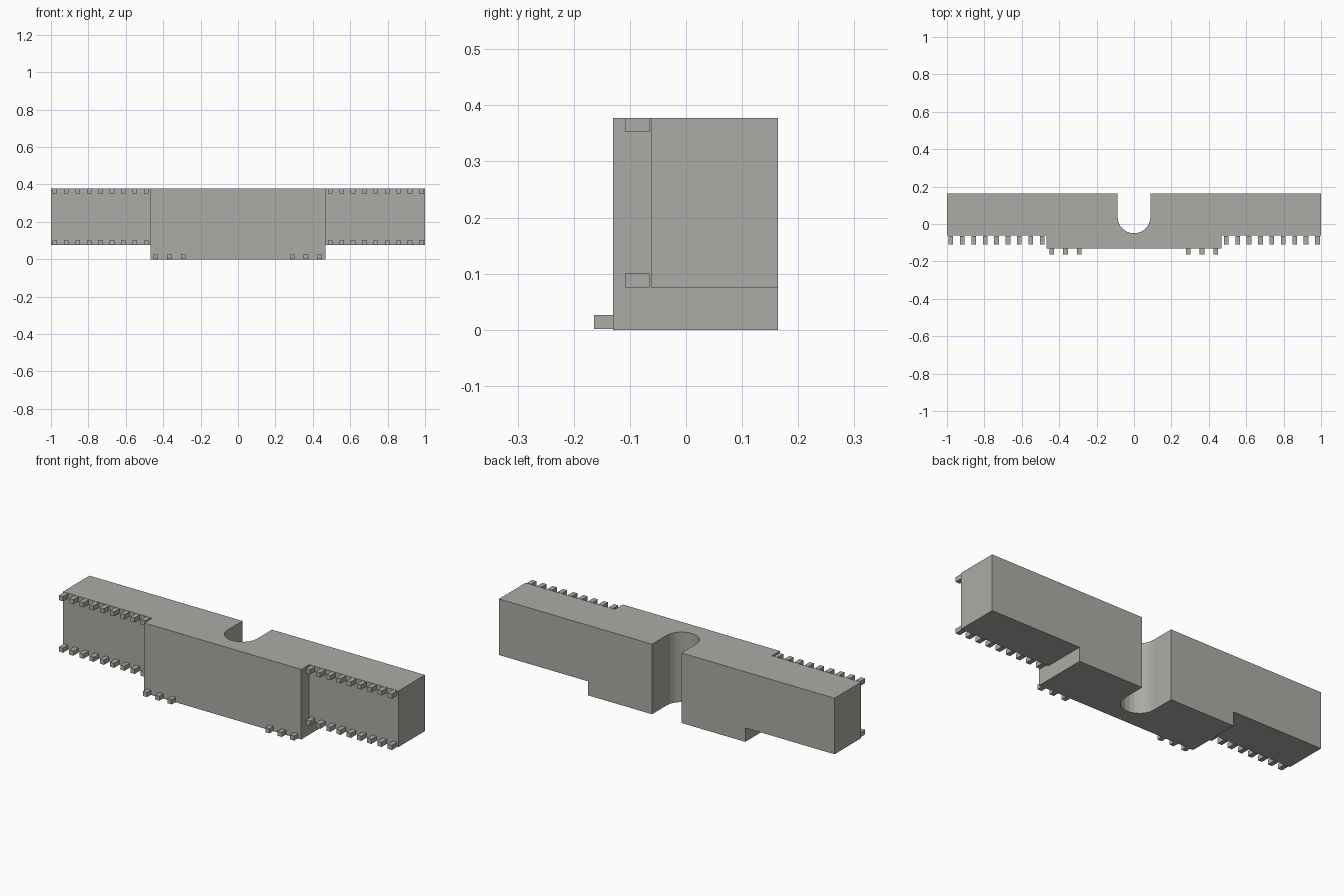
import bpy, bmesh, math

if "Cube" in bpy.data.objects:
    bpy.data.objects.remove(bpy.data.objects["Cube"])

FRONT, WING_FRONT, BACK = -0.130, -0.0625, 0.164
UNDER, TOP = 0.0755, 0.3775
LEFT, RIGHT = -0.468, 0.468
SLOT_X, SLOT_Y, SLOT_R = 0.0, 0.038, 0.088

# Warm mid grey shared by every part
grey = bpy.data.materials.new("warm_grey")
grey.diffuse_color = (0.42, 0.41, 0.38, 1)
grey.use_nodes = True
grey.node_tree.nodes["Principled BSDF"].inputs["Base Color"].default_value = grey.diffuse_color


def make_object(name, bm):
    bmesh.ops.recalc_face_normals(bm, faces=bm.faces)
    mesh = bpy.data.meshes.new(name)
    bm.to_mesh(mesh)
    bm.free()
    mesh.materials.append(grey)
    obj = bpy.data.objects.new(name, mesh)
    bpy.context.collection.objects.link(obj)
    return obj


def add_box(bm, x, y, z):
    verts = bmesh.ops.create_cube(bm, size=1)["verts"]
    for v in verts:
        v.co = [a + (b - a) * (c + 0.5) for (a, b), c in zip((x, y, z), v.co)]


# Body: stepped plan with a round-bottomed faceted slot, extruded upward
SIDES = 11
arc = [(SLOT_X + SLOT_R * math.cos(a), SLOT_Y + SLOT_R * math.sin(a))
       for a in (-math.pi * i / SIDES for i in range(SIDES + 1))]
plan = [(-1, WING_FRONT), (LEFT, WING_FRONT), (LEFT, FRONT), (RIGHT, FRONT),
        (RIGHT, WING_FRONT), (1, WING_FRONT), (1, BACK), (SLOT_X + SLOT_R, BACK),
        *arc, (SLOT_X - SLOT_R, BACK), (-1, BACK)]
bm = bmesh.new()
base = bm.faces.new([bm.verts.new((x, y, 0)) for x, y in plan])
top = bmesh.ops.extrude_face_region(bm, geom=[base], use_keep_orig=True)["geom"]
bmesh.ops.translate(bm, vec=(0, 0, TOP),
                    verts=[g for g in top if isinstance(g, bmesh.types.BMVert)])
body = make_object("body", bm)

# Cutter that raises the underside of both wings
bm = bmesh.new()
for x in ((-1.2, LEFT), (RIGHT, 1.2)):
    add_box(bm, x, (-0.5, 0.5), (-0.2, UNDER))
cutter = make_object("wing_underside_cutter", bm)
cutter.hide_render = True
cutter.hide_set(True)
cut = body.modifiers.new("wing_undersides", "BOOLEAN")
cut.operation = "DIFFERENCE"
cut.solver = "EXACT"
cut.object = cutter


# Rows of small square pegs
def peg_row(name, start, step, count, y, heights):
    bm = bmesh.new()
    for z in heights:
        for i in range(count):
            x = start + i * step
            add_box(bm, (x - 0.0125, x + 0.0125), y, (z, z + 0.025))
    make_object(name, bm)


wing_y, wing_z = (-0.109, -0.065), (UNDER, TOP - 0.025)
peg_row("left_wing_pegs", -0.979, 0.061, 9, wing_y, wing_z)
peg_row("right_wing_pegs", 0.493, 0.061, 9, wing_y, wing_z)
peg_row("left_center_pegs", -0.440, 0.0735, 3, (-0.164, FRONT), [0.0015])
peg_row("right_center_pegs", 0.290, 0.0735, 3, (-0.164, FRONT), [0.0015])
